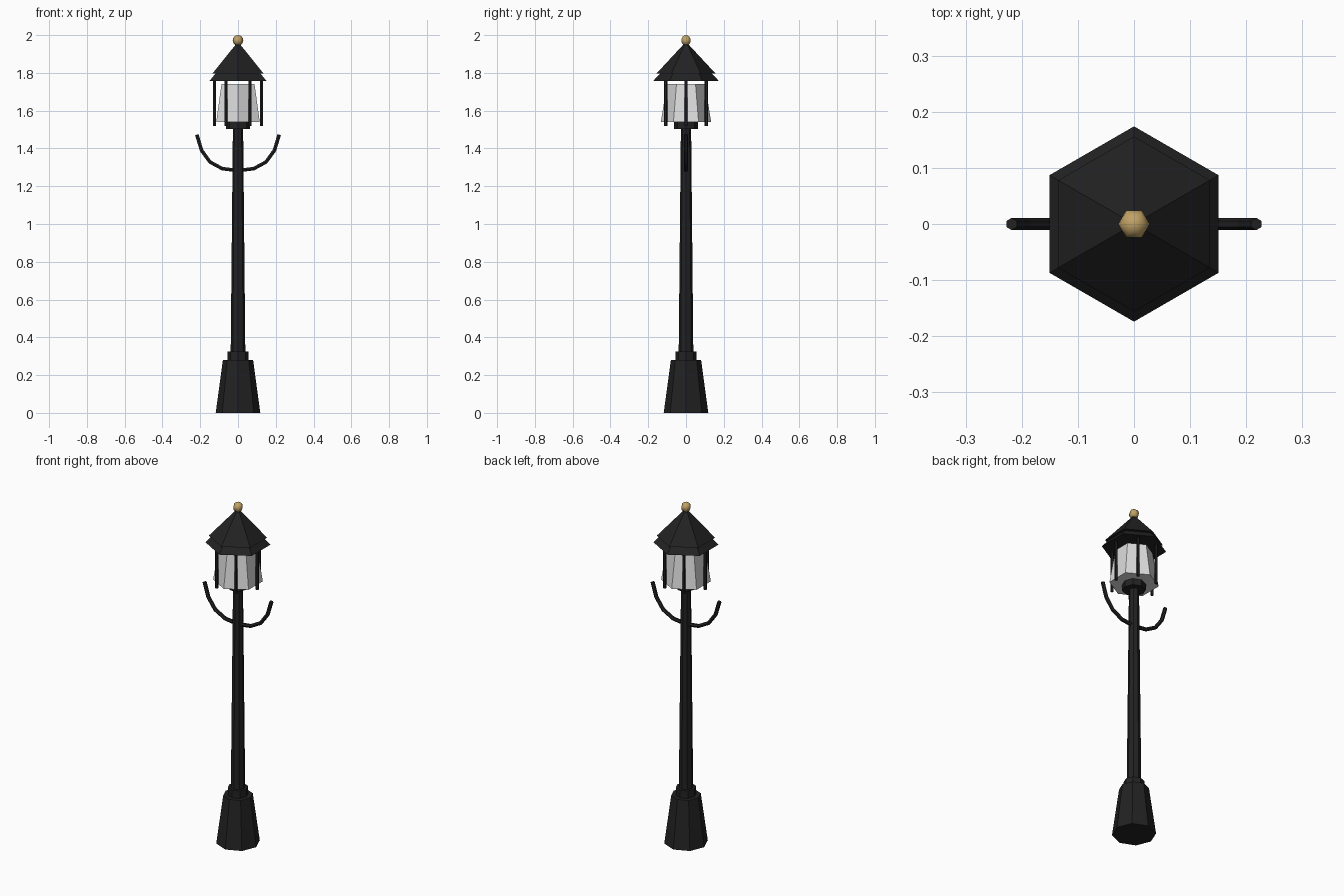
import bpy
import math

cube = bpy.data.objects.get("Cube")
if cube:
    bpy.data.objects.remove(cube, do_unlink=True)


def make_material(name, rgb):
    mat = bpy.data.materials.new(name)
    mat.use_nodes = True
    colour = (*rgb, 1.0)
    mat.diffuse_color = colour
    mat.node_tree.nodes["Principled BSDF"].inputs["Base Color"].default_value = colour
    return mat


iron = make_material("black iron", (0.016, 0.016, 0.016))
glass = make_material("pale glass", (0.72, 0.72, 0.72))
brass = make_material("brass", (0.53, 0.36, 0.13))


def frustum(name, mat, sides, r_low, r_high, z_low, z_high, x=0.0, y=0.0):
    """Upright tapered prism with a corner towards +y."""
    bpy.ops.mesh.primitive_cone_add(
        vertices=sides, radius1=r_low, radius2=r_high, depth=z_high - z_low,
        location=(x, y, (z_low + z_high) / 2))
    obj = bpy.context.object
    obj.name = name
    obj.data.materials.append(mat)
    return obj


# Post
frustum("base", iron, 8, 0.118, 0.08, 0, 0.28)
frustum("base_ring", iron, 8, 0.055, 0.055, 0.28, 0.325)
frustum("pole", iron, 8, 0.039, 0.027, 0.3, 1.52)
frustum("lantern_collar", iron, 8, 0.063, 0.063, 1.503, 1.54)

# Lantern panes and the upright bars around them
frustum("lantern_glass", glass, 6, 0.133, 0.101, 1.54, 1.74)
for i in range(6):
    a = math.radians(60 * i)
    frustum(f"lantern_bar_{i + 1}", iron, 6, 0.009, 0.009, 1.52, 1.768,
            0.125 * math.cos(a), 0.125 * math.sin(a))

# Two-tier roof
frustum("roof_eave", iron, 6, 0.174, 0.13, 1.757, 1.805)
frustum("roof", iron, 6, 0.156, 0.0, 1.797, 1.965)

# Finial ball
bpy.ops.mesh.primitive_uv_sphere_add(segments=6, ring_count=8, radius=0.028,
                                     location=(0, 0, 1.972),
                                     rotation=(0, 0, math.radians(30)))
finial = bpy.context.object
finial.name = "finial"
finial.data.materials.append(brass)
bpy.ops.object.shade_smooth()

# Curved cross arm, mirrored about the pole
half = [(0.218, 1.473), (0.193, 1.39), (0.148, 1.328), (0.083, 1.293)]
path = [(-x, z) for x, z in half] + [(0, 1.283)] + half[::-1]
curve = bpy.data.curves.new("cross_arm", "CURVE")
curve.dimensions = "3D"
curve.bevel_depth = 0.011
curve.bevel_resolution = 1
curve.use_fill_caps = True
spline = curve.splines.new("POLY")
spline.points.add(len(path) - 1)
for point, (x, z) in zip(spline.points, path):
    point.co = (x, 0, z, 1)
spline.use_smooth = False
curve.materials.append(iron)
arm = bpy.data.objects.new("cross_arm", curve)
bpy.context.collection.objects.link(arm)
